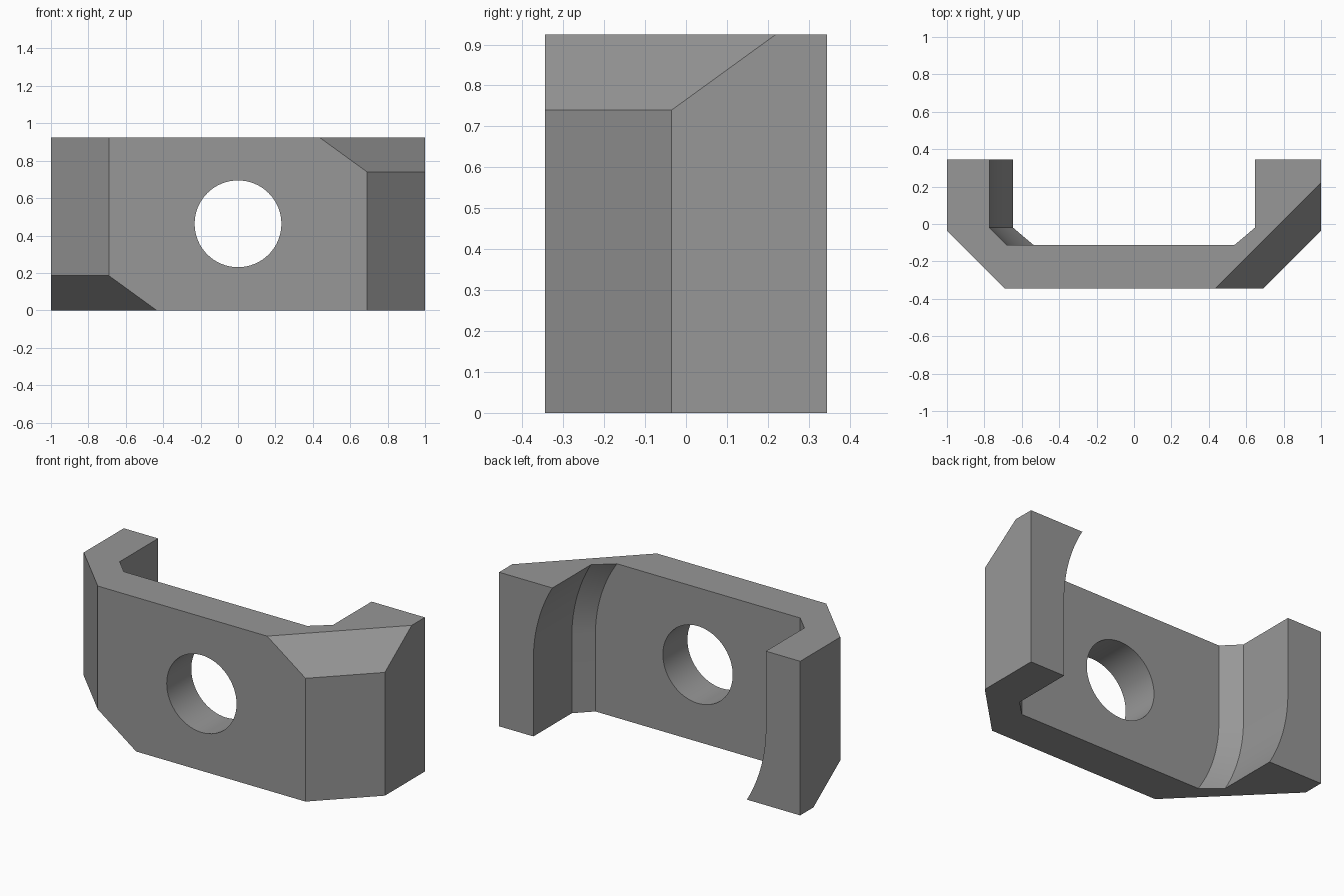
import bpy, bmesh, math
from mathutils import Vector

if "Cube" in bpy.data.objects:
    bpy.data.objects.remove(bpy.data.objects["Cube"])

H = 0.925           # height
MID = H / 2


def make_object(name, bm):
    bmesh.ops.recalc_face_normals(bm, faces=bm.faces)
    mesh = bpy.data.meshes.new(name)
    bm.to_mesh(mesh)
    bm.free()
    obj = bpy.data.objects.new(name, mesh)
    bpy.context.collection.objects.link(obj)
    return obj


def loft(rings):
    """Closed solid through a list of equal-length rings."""
    bm = bmesh.new()
    vs = [[bm.verts.new(p) for p in ring] for ring in rings]
    n = len(vs[0])
    bm.faces.new(vs[0])
    bm.faces.new(vs[-1])
    for a, b in zip(vs, vs[1:]):
        for i in range(n):
            j = (i + 1) % n
            bm.faces.new((a[i], a[j], b[j], b[i]))
    return bm


# Bracket block: plan outline with chamfered front corners
half = [(0.69, -0.345), (1.0, -0.035), (1.0, 0.345)]
outline = half + [(-x, y) for x, y in reversed(half)]
bm = loft([[(x, y, z) for x, y in outline] for z in (0, H)])

# Slanted corner cuts: upper right, and its half-turn twin at lower left
for s in (1, -1):
    a = Vector((0.435 * s, -0.345, MID + MID * s))
    b = Vector((0.69 * s, -0.345, MID + (MID - 0.185) * s))
    c = Vector((1.0 * s, -0.035, MID + (MID - 0.185) * s))
    normal = (b - a).cross(c - b)
    if normal.y > 0:
        normal = -normal
    cut = bmesh.ops.bisect_plane(bm, geom=bm.verts[:] + bm.edges[:] + bm.faces[:],
                                 plane_co=a, plane_no=normal, clear_outer=True)
    edges = [e for e in cut["geom_cut"] if isinstance(e, bmesh.types.BMEdge)]
    bmesh.ops.contextual_create(bm, geom=edges)
bracket = make_object("bracket", bm)


# Pocket cutter: straight wall on one half, arc on the other, conical at the floor
def pocket_ring(r, y, steps=20):
    off = 0.14
    side = [(r - off, -0.65)]
    for i in range(steps + 1):
        t = math.radians(40) * i / steps
        side.append((r * math.cos(t) - off, r * math.sin(t)))
    ring = side + [(-x, -z) for x, z in side]
    return [(x, y, z + MID) for x, z in ring]


pocket = make_object("pocket_cutter", loft([
    pocket_ring(0.82, -0.112), pocket_ring(0.912, -0.02), pocket_ring(0.912, 0.6)]))

# Round hole cutter
N = 64
hole = make_object("hole_cutter", loft([
    [(0.232 * math.cos(math.tau * i / N), y, MID + 0.232 * math.sin(math.tau * i / N))
     for i in range(N)] for y in (-0.6, 0.2)]))

bpy.context.view_layer.objects.active = bracket
bracket.select_set(True)
for cutter in (pocket, hole):
    mod = bracket.modifiers.new(cutter.name, 'BOOLEAN')
    mod.operation = 'DIFFERENCE'
    mod.solver = 'EXACT'
    mod.object = cutter
    bpy.ops.object.modifier_apply(modifier=mod.name)
    bpy.data.objects.remove(cutter)

# Colour and shading
grey = bpy.data.materials.new("mid grey")
grey.diffuse_color = (0.31, 0.31, 0.31, 1)
grey.use_nodes = True
grey.node_tree.nodes["Principled BSDF"].inputs["Base Color"].default_value = grey.diffuse_color
bracket.data.materials.clear()
bracket.data.materials.append(grey)
bpy.ops.object.shade_smooth_by_angle(angle=math.radians(30))
